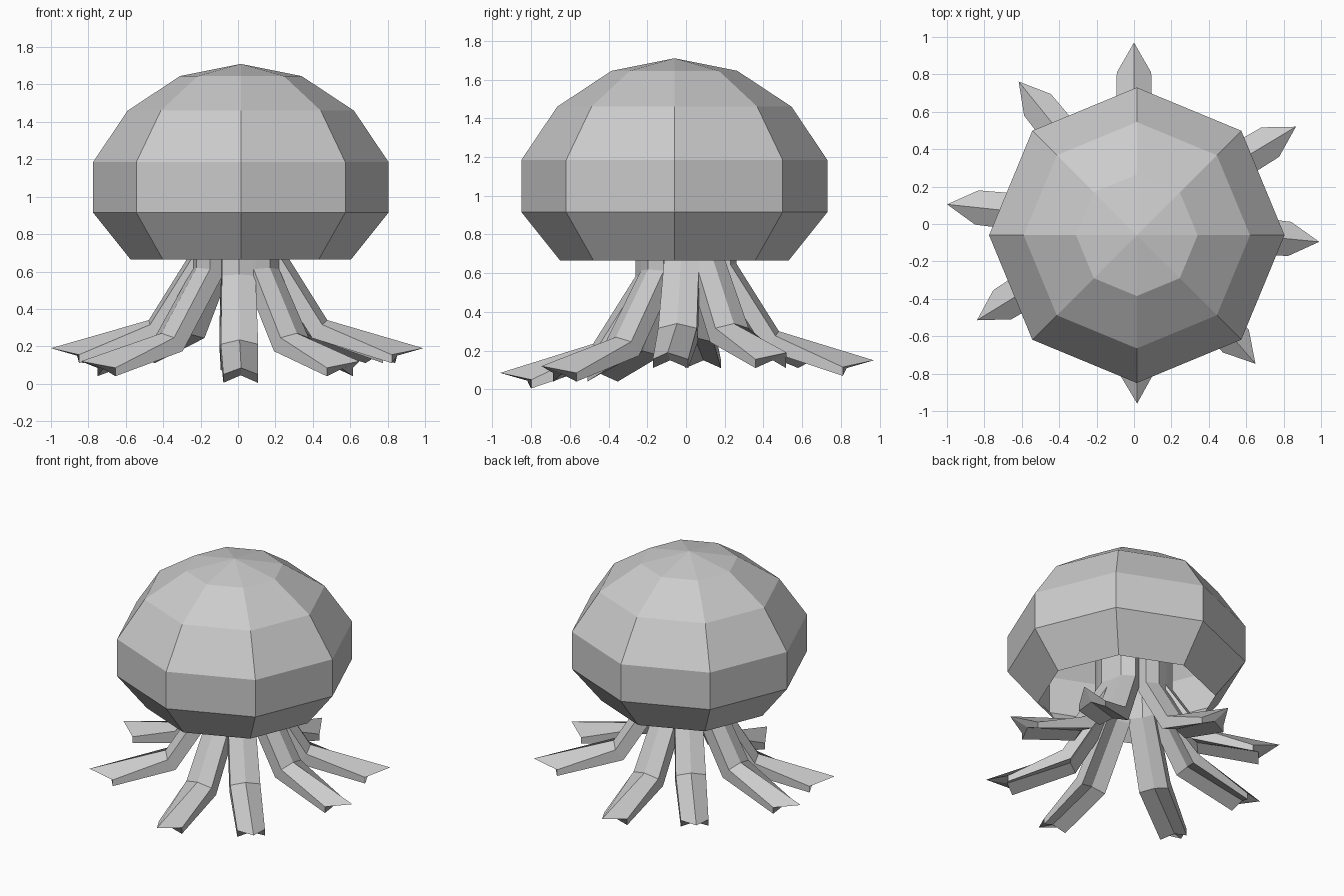
import bpy, bmesh
from math import cos, sin, radians, pi

if "Cube" in bpy.data.objects:
    bpy.data.objects.remove(bpy.data.objects["Cube"])


def finish(bm, name):
    bmesh.ops.recalc_face_normals(bm, faces=bm.faces)
    mesh = bpy.data.meshes.new(name)
    bm.to_mesh(mesh)
    bm.free()
    obj = bpy.data.objects.new(name, mesh)
    bpy.context.collection.objects.link(obj)
    return obj


def bridge(bm, a, b):
    n = len(a)
    for i in range(n):
        j = (i + 1) % n
        bm.faces.new((a[i], a[j], b[j], b[i]))


# Bell: eight-sided dome, open underneath
bm = bmesh.new()
CX, CY = 0.015, -0.06
profile = [(0.59, 0.665), (0.79, 0.915), (0.79, 1.185), (0.605, 1.46), (0.325, 1.645)]
rings = [[bm.verts.new((CX + r * cos(k * pi / 4), CY + r * sin(k * pi / 4), z))
          for k in range(8)] for r, z in profile]
for lower, upper in zip(rings, rings[1:]):
    bridge(bm, lower, upper)
apex = bm.verts.new((CX, CY, 1.71))
for k in range(8):
    bm.faces.new((rings[-1][k], rings[-1][(k + 1) % 8], apex))
finish(bm, "bell")


# Tentacle: ridged strip that drops, slopes out, then flares to a pointed tip
def tentacle(name, azimuth, tip_r, tip_z):
    bm = bmesh.new()
    a = radians(azimuth)

    def point(r, side, z):
        return bm.verts.new((r * cos(a) - side * sin(a), r * sin(a) + side * cos(a), z))

    def section(ridge, sides_top, sides_low, under, w):
        pts = [(ridge, 0), (sides_top, w), (sides_low, w),
               (under, 0), (sides_low, -w), (sides_top, -w)]
        return [point(r, s, z) for (r, z), s in pts]

    def station(r, z, nr, nz, w, depth):
        at = lambda d: (r - nr * d, z - nz * d)
        return section((r, z), at(0.03), at(depth), at(depth - 0.03), w)

    back = tip_r - 0.16
    sections = [
        station(0.26, 1.1, 1, 0, 0.09, 0.12),
        station(0.26, tip_z + 0.5, 0.97, 0.24, 0.09, 0.12),
        station(0.48, tip_z + 0.15, 0.6, 0.8, 0.1, 0.12),
        section((tip_r, tip_z), (back, tip_z - 0.035), (back, tip_z - 0.08),
                (back + 0.02, tip_z - 0.04), 0.092),
    ]
    for s, t in zip(sections, sections[1:]):
        bridge(bm, s, t)
    for s in (sections[0], sections[-1]):
        bm.faces.new((s[0], s[1], s[2], s[3]))
        bm.faces.new((s[0], s[3], s[4], s[5]))
    return finish(bm, name)


tips = [(-89, 0.96, 0.085), (-49, 0.99, 0.12), (-5.5, 0.995, 0.19), (31, 1.01, 0.19),
        (90, 0.97, 0.15), (129, 0.98, 0.19), (174, 1.005, 0.19), (211.5, 0.985, 0.12)]
for i, (azimuth, r, z) in enumerate(tips, 1):
    tentacle(f"tentacle_{i}", azimuth, r, z)
